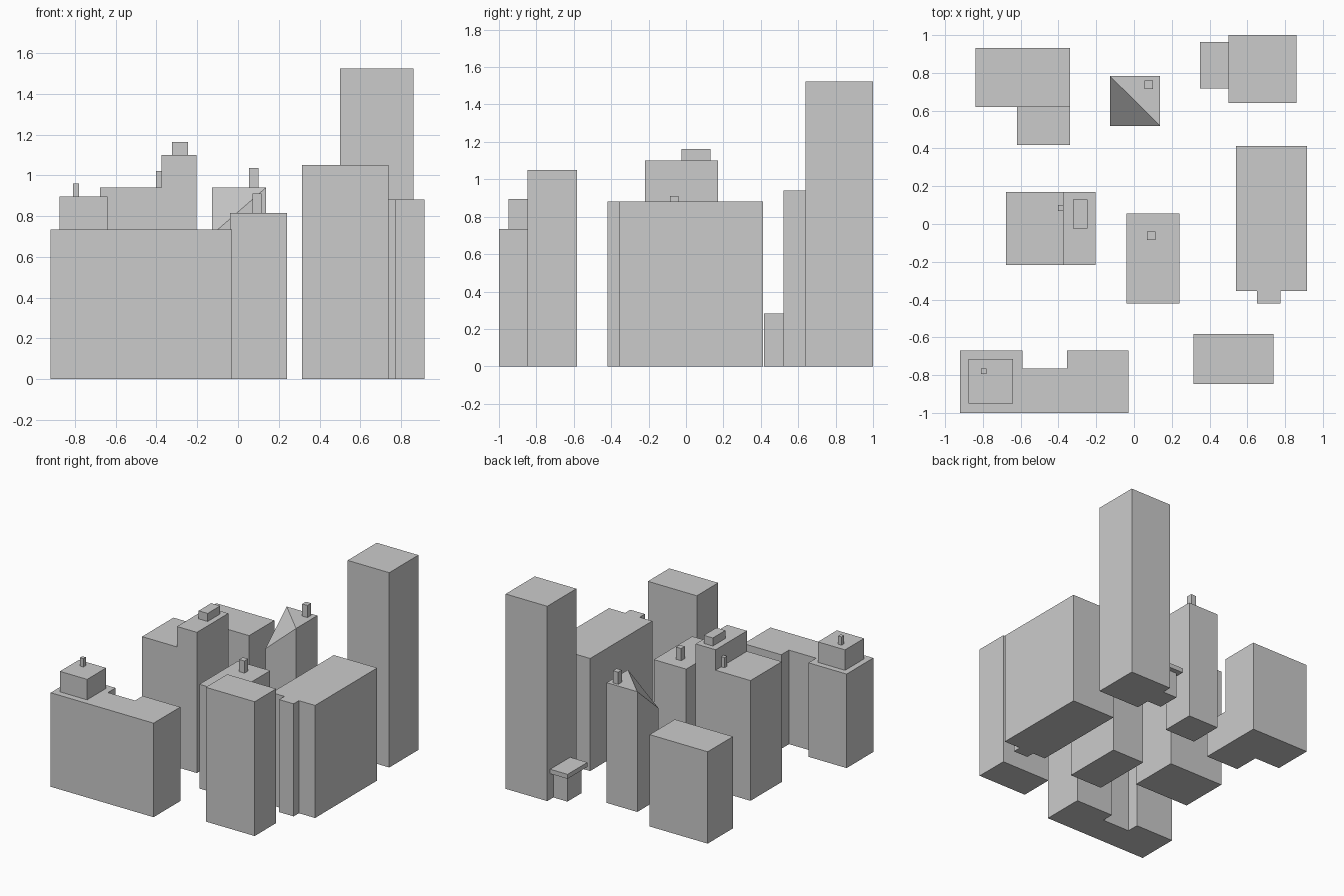
import bpy
import bmesh

if "Cube" in bpy.data.objects:
    bpy.data.objects.remove(bpy.data.objects["Cube"])


def prism(name, outline, z0, z1):
    """Extrude a counter-clockwise plan outline from z0 to z1."""
    bm = bmesh.new()
    base = bm.faces.new([bm.verts.new((x, y, z0)) for x, y in outline])
    top = bmesh.ops.extrude_face_region(bm, geom=[base])
    verts = [g for g in top["geom"] if isinstance(g, bmesh.types.BMVert)]
    bmesh.ops.translate(bm, verts=verts, vec=(0, 0, z1 - z0))
    return finish(name, bm)


def finish(name, bm):
    bmesh.ops.recalc_face_normals(bm, faces=bm.faces[:])
    mesh = bpy.data.meshes.new(name)
    bm.to_mesh(mesh)
    bm.free()
    obj = bpy.data.objects.new(name, mesh)
    bpy.context.collection.objects.link(obj)
    return obj


def box(name, x0, x1, y0, y1, z0, z1):
    return prism(name, [(x0, y0), (x1, y0), (x1, y1), (x0, y1)], z0, z1)


# U-shaped block at the front left, with penthouse and chimney
prism("courtyard_block", [(-.92, -1), (-.03, -1), (-.03, -.67), (-.355, -.67),
      (-.355, -.765), (-.59, -.765), (-.59, -.67), (-.92, -.67)], 0, .735)
box("courtyard_penthouse", -.875, -.64, -.95, -.715, .735, .895)
box("courtyard_chimney", -.81, -.78, -.795, -.765, .895, .96)

# Plain block at the front right
box("front_block", .315, .738, -.848, -.583, 0, 1.05)

# Large slab with a stair bay on its front
prism("slab_block", [(.54, -.355), (.65, -.355), (.65, -.42), (.775, -.42),
      (.775, -.355), (.915, -.355), (.915, .413), (.54, .413)], 0, .88)

# Central block and its chimney
box("central_block", -.04, .24, -.42, .055, 0, .815)
box("central_chimney", .07, .115, -.085, -.04, .815, .91)

# Stepped block: low half, tall half, roof plant room and chimney
prism("stepped_low_half", [(-.677, -.218), (-.375, -.218), (-.375, .17),
      (-.677, .17)], 0, .94)
box("stepped_tall_half", -.375, -.203, -.218, .17, 0, 1.10)
box("stepped_plant_room", -.323, -.245, -.025, .13, 1.10, 1.163)
box("stepped_chimney", -.403, -.375, .07, .1, .94, 1.02)

# Back left block with a low wing
box("back_block", -.84, -.338, .62, .932, 0, .718)
box("back_block_wing", -.62, -.338, .417, .62, 0, .283)

# Block whose front left roof corner slopes down
x0, x1, y0, y1 = -.127, .138, .52, .783
bm = bmesh.new()
plan = [(x0, y0, .71), (x1, y0, .94), (x1, y1, .94), (x0, y1, .94)]
low = [bm.verts.new((x, y, 0)) for x, y, z in plan]
high = [bm.verts.new(p) for p in plan]
bm.faces.new(low)
for i in range(4):
    j = (i + 1) % 4
    bm.faces.new((low[i], low[j], high[j], high[i]))
bm.faces.new((high[0], high[1], high[3]))
bm.faces.new((high[1], high[2], high[3]))
finish("sloped_roof_block", bm)
box("sloped_roof_chimney", .055, .1, .715, .76, .94, 1.035)

# Tall tower with a small annex under an overhanging roof
box("tower", .5, .86, .64, 1, 0, 1.523)
box("annex_walls", .378, .5, .75, .925, 0, .2)
box("annex_roof", .35, .5, .717, .963, .2, .235)
